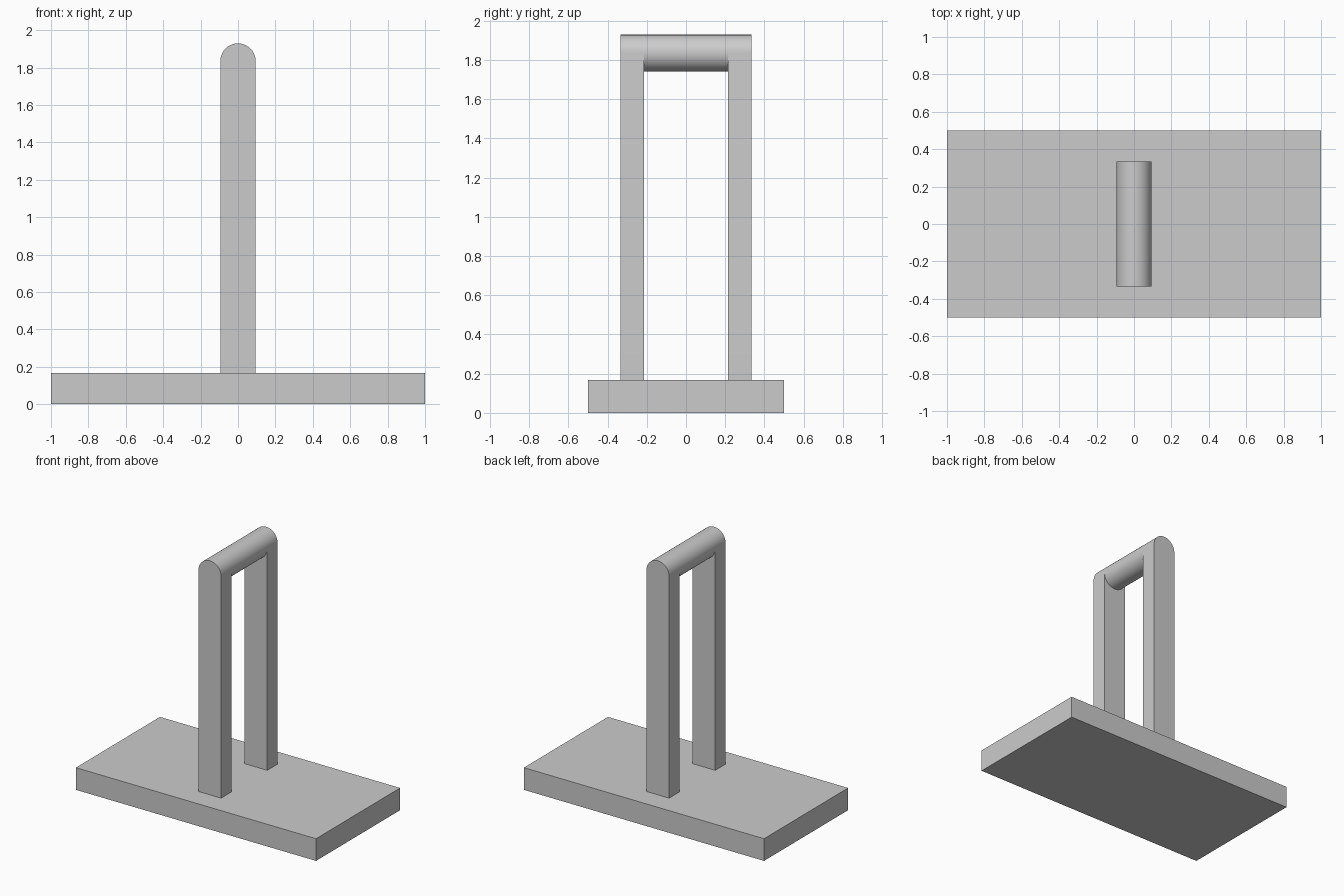
import bpy
import bmesh
import math

cube = bpy.data.objects.get("Cube")
if cube:
    bpy.data.objects.remove(cube, do_unlink=True)

BASE_TOP = 0.167
RADIUS = 0.094
AXIS_Z = 1.835
LEG_OUT, LEG_IN = 0.335, 0.213

grey = bpy.data.materials.new("light_grey")
grey.use_nodes = True
colour = (0.6, 0.6, 0.6, 1)
grey.diffuse_color = colour
grey.node_tree.nodes["Principled BSDF"].inputs["Base Color"].default_value = colour


def extruded(name, outline, y0, y1):
    """Solid made by sweeping an x-z outline from y0 to y1."""
    bm = bmesh.new()
    face = bm.faces.new([bm.verts.new((x, y0, z)) for x, z in outline])
    swept = bmesh.ops.extrude_face_region(bm, geom=[face])["geom"]
    verts = [v for v in swept if isinstance(v, bmesh.types.BMVert)]
    bmesh.ops.translate(bm, verts=verts, vec=(0, y1 - y0, 0))
    bmesh.ops.recalc_face_normals(bm, faces=bm.faces)
    mesh = bpy.data.meshes.new(name)
    bm.to_mesh(mesh)
    bm.free()
    mesh.materials.append(grey)
    obj = bpy.data.objects.new(name, mesh)
    bpy.context.collection.objects.link(obj)
    bpy.ops.object.select_all(action="DESELECT")
    obj.select_set(True)
    bpy.context.view_layer.objects.active = obj
    bpy.ops.object.shade_smooth_by_angle(angle=math.radians(30))
    return obj


def arc(turn, steps):
    return [(RADIUS * math.cos(turn * i / steps),
             AXIS_Z + RADIUS * math.sin(turn * i / steps)) for i in range(steps + 1)]


# Flat rectangular base
extruded("base", [(-1, 0), (1, 0), (1, BASE_TOP), (-1, BASE_TOP)], -0.5, 0.5)

# Two upright legs with rounded tops
leg_outline = [(-RADIUS, BASE_TOP), (RADIUS, BASE_TOP)] + arc(math.pi, 32)
extruded("front_leg", leg_outline, -LEG_OUT, -LEG_IN)
extruded("back_leg", leg_outline, LEG_IN, LEG_OUT)

# Round crossbar between the legs
extruded("crossbar", arc(2 * math.pi, 64)[:-1], -LEG_IN, LEG_IN)
